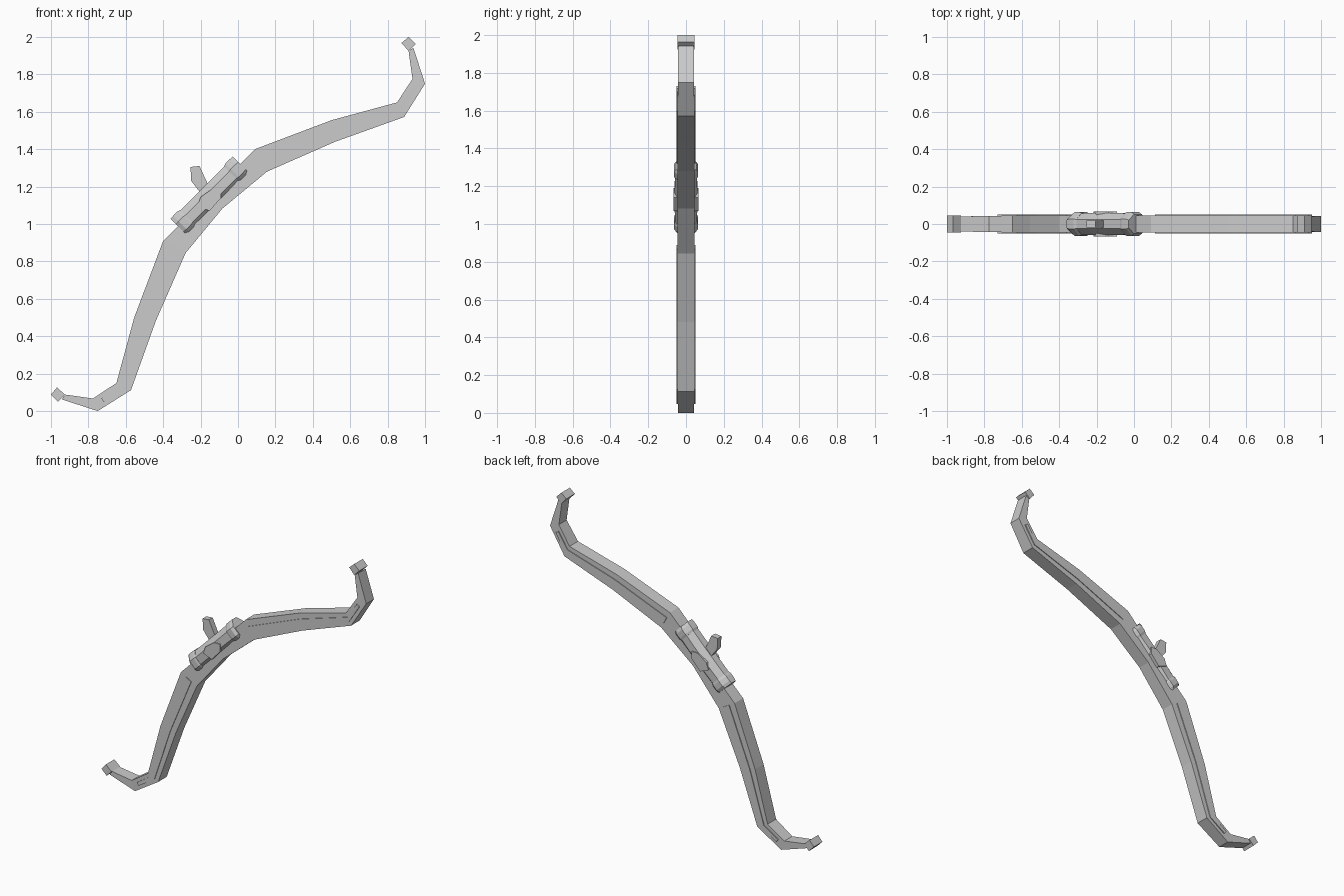
import bpy, bmesh
from math import cos, sin, pi
from mathutils import Vector

if "Cube" in bpy.data.objects:
    bpy.data.objects.remove(bpy.data.objects["Cube"])

R2 = 2 ** 0.5


def finish(bm, name):
    bmesh.ops.recalc_face_normals(bm, faces=bm.faces)
    me = bpy.data.meshes.new(name)
    bm.to_mesh(me)
    bm.free()
    ob = bpy.data.objects.new(name, me)
    bpy.context.collection.objects.link(ob)
    return ob


def flip(p):
    # mirror across the diagonal that splits the bow in two halves
    return (1 - p[1], 1 - p[0])


def ribbon(name, pairs, depths):
    """Closed strip from (front, back) point pairs in xz, with half-depths in y."""
    bm = bmesh.new()
    prev = None
    for (a, b), d in zip(pairs, depths):
        ring = [bm.verts.new(c) for c in ((a[0], -d, a[1]), (b[0], -d, b[1]),
                                          (b[0], d, b[1]), (a[0], d, a[1]))]
        if prev:
            for i in range(4):
                j = (i + 1) % 4
                bm.faces.new((prev[i], prev[j], ring[j], ring[i]))
        else:
            bm.faces.new(ring)
        prev = ring
    bm.faces.new(prev)
    return finish(bm, name)


def prism(name, pts, y0, y1):
    bm = bmesh.new()
    f = bm.faces.new([bm.verts.new((x, y0, z)) for x, z in pts])
    ex = bmesh.ops.extrude_face_region(bm, geom=[f])
    for v in ex["geom"]:
        if isinstance(v, bmesh.types.BMVert):
            v.co.y = y1
    return finish(bm, name)


def sleeve(name, stations, w_mid):
    """Octagonal sleeve along the grip: stations = (u, half width, half depth)."""
    axis, out = Vector((1, 0, 1)) / R2, Vector((-1, 0, 1)) / R2
    centre = Vector((0.5 - w_mid / 2, 0, 0.5 + w_mid / 2))
    bm = bmesh.new()
    prev = None
    for u, hw, hd in stations:
        ring = []
        for k in range(8):
            a = pi / 8 + k * pi / 4
            s = cos(pi / 8)
            p = centre + axis * u + out * (hw * cos(a) / s)
            p.y = hd * sin(a) / s
            ring.append(bm.verts.new(p))
        if prev:
            for i in range(8):
                j = (i + 1) % 8
                bm.faces.new((prev[i], prev[j], ring[j], ring[i]))
        else:
            bm.faces.new(ring)
        prev = ring
    bm.faces.new(prev)
    return finish(bm, name)


# bow body: upper half as front/back pairs, lower half mirrored
mid = ((-0.155, 1.155), (-0.083, 1.083))
upper = [((0.09, 1.40), (0.155, 1.28)),
         ((0.50, 1.555), (0.52, 1.44)),
         ((0.85, 1.65), (0.888, 1.572)),
         ((0.933, 1.775), (1.0, 1.75)),
         ((0.912, 1.925), (0.938, 1.942))]
depth = [0.046, 0.046, 0.046, 0.042, 0.041]
lower = [(flip(a), flip(b)) for a, b in upper]
ribbon("bow_body", lower[::-1] + [mid] + upper, depth[::-1] + [0.044] + depth)


# raised centre strips along each limb
def lerp(p, q, t):
    return (p[0] + (q[0] - p[0]) * t, p[1] + (q[1] - p[1]) * t)


strip = [(lerp(a, b, 0.33), lerp(a, b, 0.67)) for a, b in upper[:4]]
strip[3] = tuple(lerp(strip[2][i], strip[3][i], 0.75) for i in (0, 1))
tip = [(0.874, 1.968), (0.912, 2.0), (0.95, 1.963), (0.912, 1.925)]
for name, f in (("upper", lambda p: p), ("lower", flip)):
    ribbon(name + "_limb_strip", [(f(a), f(b)) for a, b in strip], [0.051] * 4)
    # nock block at the limb end
    prism(name + "_tip", [f(p) for p in tip], -0.046, 0.046)

# grip sleeve with collars at both ends
sleeve("grip_sleeve", [(-0.215, 0.066, 0.055), (-0.08, 0.064, 0.060),
                       (0.08, 0.064, 0.060), (0.215, 0.066, 0.055)], 1.29)
for s, name in ((-1, "lower_collar"), (1, "upper_collar")):
    sleeve(name, [(s * 0.165, 0.066, 0.059), (s * 0.18, 0.071, 0.063),
                  (s * 0.215, 0.071, 0.063), (s * 0.235, 0.070, 0.052)], 1.29)

# pointed side plates and the arrow rest peg
plate = [(-0.217, 1.096), (-0.2, 1.144), (-0.136, 1.19),
         (-0.09, 1.19), (-0.09, 1.14), (-0.152, 1.07)]
for s, name in ((-1, "front_plate"), (1, "back_plate")):
    prism(name, plate, s * 0.03, s * 0.067)
prism("arrow_rest", [(-0.254, 1.305), (-0.206, 1.31), (-0.162, 1.215),
                     (-0.15, 1.18), (-0.2, 1.165), (-0.25, 1.23)], -0.02, 0.02)
